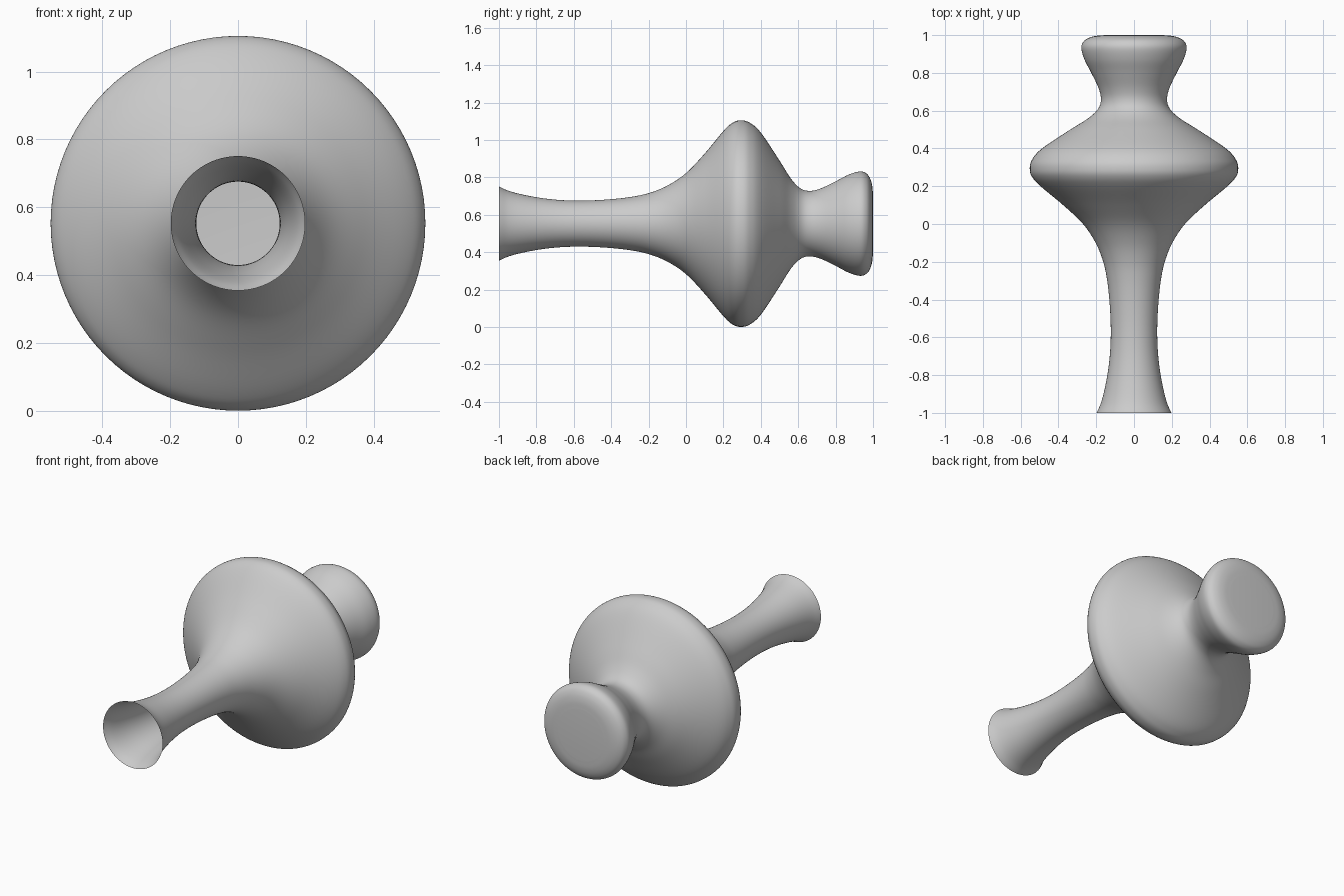
import bpy, bmesh, math
from mathutils import Vector

if "Cube" in bpy.data.objects:
    bpy.data.objects.remove(bpy.data.objects["Cube"])

SEGMENTS = 96
STEPS = 6
CENTRE_Z = 0.553

grey = bpy.data.materials.new("plain grey")
grey.diffuse_color = (0.6, 0.6, 0.6, 1)
grey.use_nodes = True
grey.node_tree.nodes["Principled BSDF"].inputs["Base Color"].default_value = grey.diffuse_color

# Half profile: (position along the axis, radius), open mouth to closed end
profile = [(-1, 0.198), (-0.95, 0.176), (-0.88, 0.157), (-0.78, 0.138), (-0.67, 0.126),
           (-0.55, 0.123), (-0.42, 0.129), (-0.3, 0.142), (-0.2, 0.163), (-0.1, 0.203),
           (0, 0.27), (0.1, 0.375), (0.2, 0.495), (0.25, 0.54), (0.293, 0.552),
           (0.34, 0.54), (0.4, 0.487), (0.5, 0.337), (0.56, 0.242), (0.61, 0.19),
           (0.66, 0.175), (0.72, 0.188), (0.8, 0.226), (0.87, 0.262), (0.93, 0.279),
           (0.965, 0.268), (0.985, 0.24), (0.996, 0.2), (1, 0.15)]


def smooth_path(points):
    """Catmull-Rom curve through the points."""
    p = [Vector(q) for q in points]
    p = [2 * p[0] - p[1]] + p + [2 * p[-1] - p[-2]]
    out = []
    for i in range(1, len(p) - 2):
        a, b, c, d = p[i - 1:i + 3]
        for k in range(STEPS):
            t = k / STEPS
            out.append(0.5 * (2 * b + (c - a) * t + (2 * a - 5 * b + 4 * c - d) * t * t
                              + (3 * b - a - 3 * c + d) * t ** 3))
    return out + [p[-2]]


# Turned hollow body, spun round the long axis
bm = bmesh.new()
rings = []
for y, r in smooth_path(profile):
    y = min(y, 1)
    rings.append([bm.verts.new((r * math.cos(a), y, CENTRE_Z + r * math.sin(a)))
                  for a in (2 * math.pi * i / SEGMENTS for i in range(SEGMENTS))])
for lower, upper in zip(rings, rings[1:]):
    for i in range(SEGMENTS):
        j = (i + 1) % SEGMENTS
        bm.faces.new((lower[i], upper[i], upper[j], lower[j]))

# Flat end cap; the mouth stays open
tip = bm.verts.new((0, 1, CENTRE_Z))
for i in range(SEGMENTS):
    bm.faces.new((rings[-1][i], tip, rings[-1][(i + 1) % SEGMENTS]))
bmesh.ops.recalc_face_normals(bm, faces=bm.faces[:])

mesh = bpy.data.meshes.new("turned_body")
bm.to_mesh(mesh)
bm.free()
mesh.materials.append(grey)
body = bpy.data.objects.new("turned_body", mesh)
bpy.context.collection.objects.link(body)
for face in mesh.polygons:
    face.use_smooth = True
